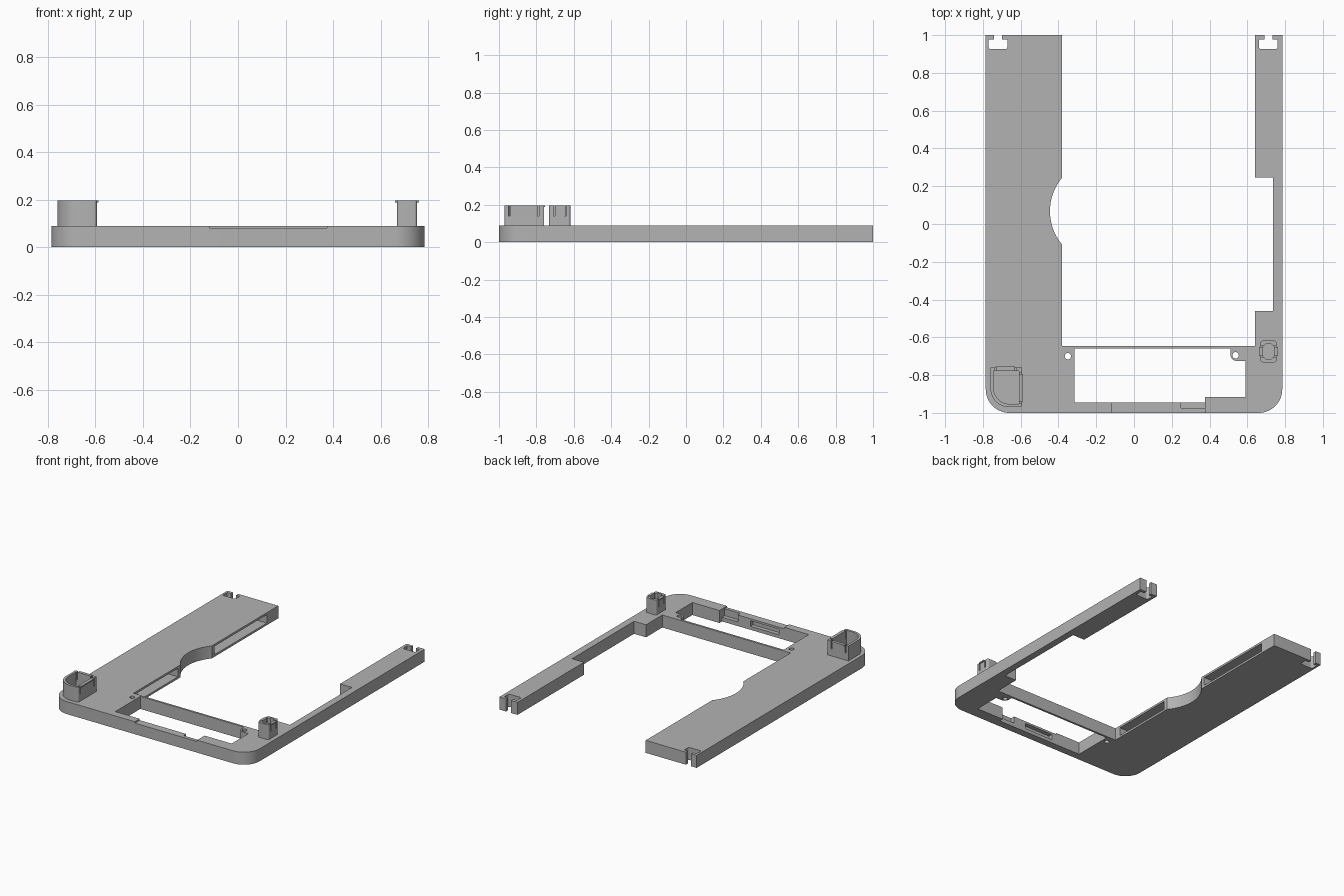
import bpy, bmesh, math
from mathutils import Vector

cube = bpy.data.objects.get("Cube")
if cube:
    bpy.data.objects.remove(cube, do_unlink=True)

grey = bpy.data.materials.new("plain grey")
grey.use_nodes = True
grey.diffuse_color = (0.45, 0.45, 0.45, 1)
grey.node_tree.nodes["Principled BSDF"].inputs["Base Color"].default_value = (0.45, 0.45, 0.45, 1)

TOP = 0.09        # plate thickness
POST_TOP = 0.197  # height of the corner posts


def fillet(corners):
    """Outline from (x, y[, radius]) right-angled corners."""
    out = []
    for i, c in enumerate(corners):
        p = Vector(c[:2])
        if len(c) == 2:
            out.append(p)
            continue
        r = c[2]
        to_prev = (Vector(corners[i - 1][:2]) - p).normalized()
        to_next = (Vector(corners[(i + 1) % len(corners)][:2]) - p).normalized()
        centre = p + r * (to_prev + to_next)
        steps = 12
        for k in range(steps + 1):
            t = math.pi / 2 * k / steps
            out.append(centre - r * (to_next * math.cos(t) + to_prev * math.sin(t)))
    return out


def prism(name, outline, z0, z1):
    bm = bmesh.new()
    face = bm.faces.new([bm.verts.new((p[0], p[1], z0)) for p in outline])
    ext = bmesh.ops.extrude_face_region(bm, geom=[face])
    verts = [g for g in ext["geom"] if isinstance(g, bmesh.types.BMVert)]
    bmesh.ops.translate(bm, verts=verts, vec=(0, 0, z1 - z0))
    bmesh.ops.recalc_face_normals(bm, faces=bm.faces)
    mesh = bpy.data.meshes.new(name)
    bm.to_mesh(mesh)
    bm.free()
    mesh.materials.append(grey)
    obj = bpy.data.objects.new(name, mesh)
    bpy.context.collection.objects.link(obj)
    return obj


def rect(x0, x1, y0, y1):
    return [(x0, y0), (x1, y0), (x1, y1), (x0, y1)]


def circle(x, y, r, n):
    return [(x + r * math.cos(math.tau * k / n), y + r * math.sin(math.tau * k / n)) for k in range(n)]


def cut(obj, outline, z0=-0.05, z1=0.3):
    cutter = prism("cutter", outline, z0, z1)
    cutter.hide_render = True
    mod = obj.modifiers.new("cut", "BOOLEAN")
    mod.operation = "DIFFERENCE"
    mod.solver = "EXACT"
    mod.object = cutter
    bpy.context.view_layer.objects.active = obj
    bpy.ops.object.modifier_apply(modifier=mod.name)
    bpy.data.objects.remove(cutter, do_unlink=True)


def smooth(obj):
    obj.data.shade_smooth()
    obj.data.set_sharp_from_angle(angle=math.radians(30))


# U-shaped base frame
frame = prism("base_frame", fillet([
    (-0.785, -1, 0.125), (0.785, -1, 0.125), (0.785, 1), (0.64, 1), (0.64, 0.245),
    (0.735, 0.245), (0.735, -0.46), (0.64, -0.46), (0.64, -0.645),
    (-0.38, -0.645), (-0.38, 1), (-0.785, 1)]), 0, TOP)

# Front window with a screw ear in its corner
cut(frame, fillet([(-0.315, -0.945), (0.375, -0.945), (0.375, -0.915), (0.59, -0.915),
                   (0.59, -0.725), (0.51, -0.725, 0.035), (0.51, -0.66), (-0.315, -0.66)]))
for x, y in ((-0.35, -0.7), (0.538, -0.695)):
    cut(frame, circle(x, y, 0.017, 16))

# Finger notch and side pockets of the wide arm
cut(frame, circle(-0.17, 0.068, 0.275, 96))
for y0, y1 in ((-0.6, -0.14), (0.275, 0.87)):
    cut(frame, rect(-0.46, -0.36, y0, y1), 0.015, 0.075)

# T-shaped clip slots at the open ends
for x in (-0.72, 0.711):
    cut(frame, fillet([(x - 0.05, 0.926, 0.012), (x + 0.05, 0.926, 0.012), (x + 0.05, 0.977),
                       (x + 0.021, 0.977), (x + 0.021, 1.02), (x - 0.021, 1.02),
                       (x - 0.021, 0.977), (x - 0.05, 0.977)]))

# Front bar: shallow top relief, corner step and inner recess
cut(frame, rect(-0.12, 0.375, -1.02, -0.93), 0.08, 0.12)
cut(frame, rect(0.25, 0.375, -0.975, -0.93), 0.03, 0.12)
cut(frame, rect(-0.08, 0.15, -0.975, -0.93), 0.025, 0.065)
smooth(frame)

# Large hollow post with one rounded corner
large = prism("large_post", fillet([(-0.76, -0.97, 0.1), (-0.593, -0.97, 0.015),
                                    (-0.593, -0.76), (-0.76, -0.76)]), TOP - 0.005, POST_TOP)
cut(large, fillet([(-0.743, -0.953, 0.085), (-0.61, -0.953), (-0.61, -0.777),
                   (-0.743, -0.777)]), TOP + 0.002)
for y in (-0.945, -0.79):
    cut(large, rect(-0.62, -0.58, y - 0.004, y + 0.004), 0.14)
for x in (-0.735, -0.625):
    cut(large, rect(x - 0.004, x + 0.004, -0.785, -0.75), 0.14)
smooth(large)
prism("large_post_side_lip", rect(-0.6, -0.587, -0.94, -0.795), 0.188, POST_TOP)
prism("large_post_back_lip", rect(-0.73, -0.63, -0.767, -0.755), 0.188, POST_TOP)

# Small hollow post with a chamfered bore and snap lips on both sides
small = prism("small_post", fillet([(0.67, -0.732, 0.012), (0.754, -0.732, 0.012),
                                    (0.754, -0.618, 0.012), (0.67, -0.618, 0.012)]),
              TOP - 0.005, POST_TOP)
cut(small, [(0.7, -0.718), (0.724, -0.718), (0.742, -0.7), (0.742, -0.65),
            (0.724, -0.632), (0.7, -0.632), (0.682, -0.65), (0.682, -0.7)], TOP + 0.002)
for y in (-0.704, -0.646):
    for x in (0.67, 0.754):
        cut(small, rect(x - 0.016, x + 0.016, y - 0.004, y + 0.004), 0.14)
smooth(small)
for name, x in (("right", 0.668), ("left", 0.756)):
    prism("small_post_lip_" + name, rect(x - 0.006, x + 0.006, -0.7, -0.65), 0.188, POST_TOP)
